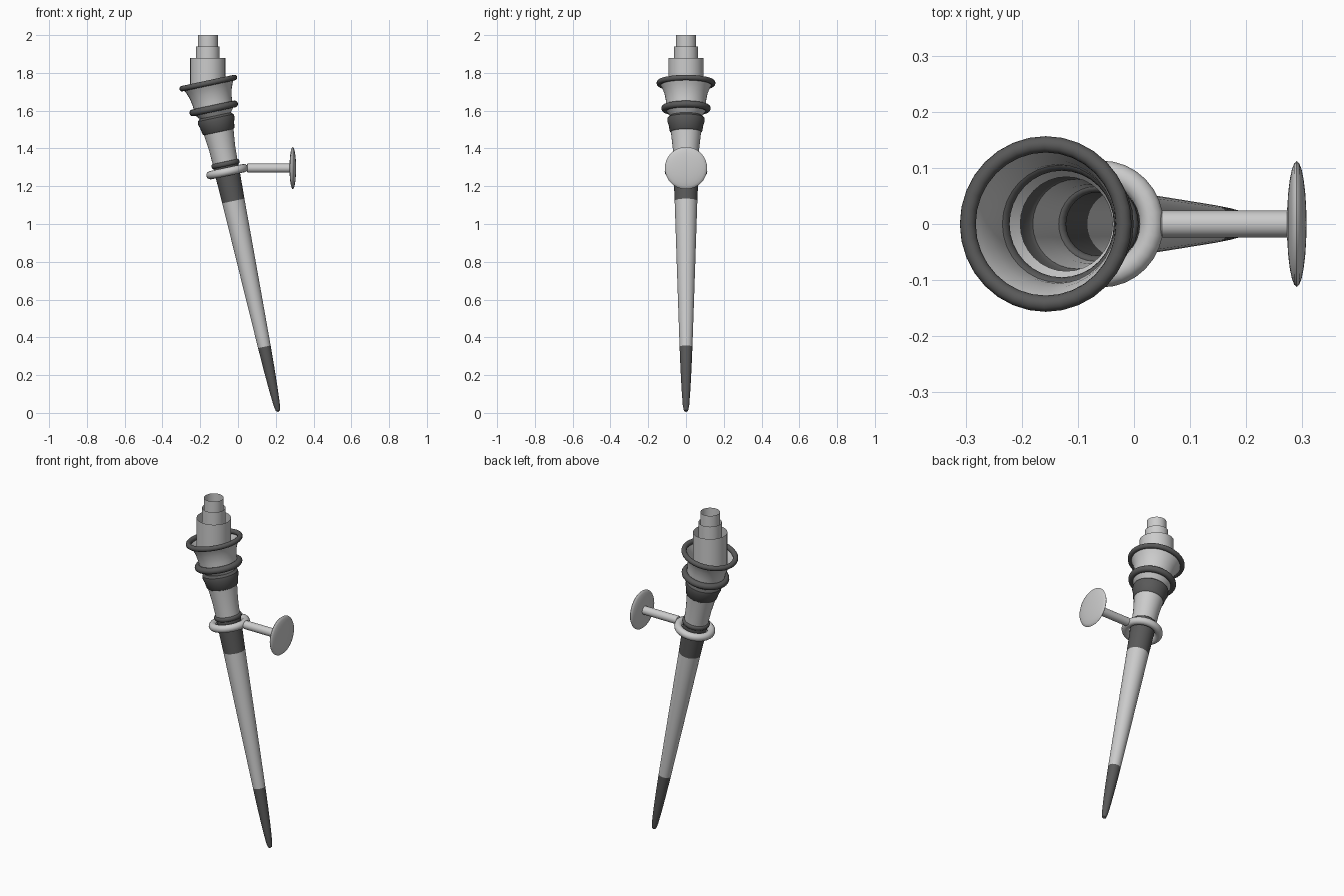
import bpy, bmesh, math
from mathutils import Matrix

if "Cube" in bpy.data.objects:
    bpy.data.objects.remove(bpy.data.objects["Cube"])

dark = bpy.data.materials.new("dark_grey")
dark.diffuse_color = (0.1, 0.1, 0.1, 1)
dark.use_nodes = True
dark.node_tree.nodes["Principled BSDF"].inputs["Base Color"].default_value = dark.diffuse_color

TILT = math.radians(-12)
AXIS = Matrix.Translation((0.213, 0, 0.004)) @ Matrix.Rotation(TILT, 4, 'Y')


def along(z):
    # distance along the tilted torch axis for a world height
    return (z - 0.004) / math.cos(TILT)


def lathe(name, profile, matrix, mat=None, closed=False, segs=32):
    # spin (radius, height) points around local z
    bm = bmesh.new()
    rows = []
    for r, h in profile:
        if r < 1e-6:
            rows.append([bm.verts.new((0, 0, h))] * segs)
        else:
            rows.append([bm.verts.new((r * math.cos(2 * math.pi * i / segs),
                                       r * math.sin(2 * math.pi * i / segs), h))
                         for i in range(segs)])
    pairs = list(zip(rows, rows[1:])) + ([(rows[-1], rows[0])] if closed else [])
    for a, b in pairs:
        for i in range(segs):
            j = (i + 1) % segs
            bm.faces.new(list(dict.fromkeys((a[i], a[j], b[j], b[i]))))
    if closed or profile[0][0] < 1e-6:
        bmesh.ops.recalc_face_normals(bm, faces=bm.faces[:])
    me = bpy.data.meshes.new(name)
    bm.to_mesh(me)
    bm.free()
    ob = bpy.data.objects.new(name, me)
    bpy.context.collection.objects.link(ob)
    ob.matrix_world = matrix
    if mat:
        me.materials.append(mat)
    bpy.ops.object.select_all(action='DESELECT')
    ob.select_set(True)
    bpy.context.view_layer.objects.active = ob
    bpy.ops.object.shade_smooth_by_angle(angle=math.radians(40))
    return ob


def torch_part(name, profile, mat=None):
    return lathe(name, [(r, along(z)) for r, z in profile], AXIS, mat)


def ring(name, z, radius, minor, mat=None, flat=1.0):
    pts = [(radius + minor * math.cos(a), along(z) + flat * minor * math.sin(a))
           for a in (2 * math.pi * k / 12 for k in range(12))]
    return lathe(name, pts, AXIS, mat, closed=True)


# handle, from the tip upward
torch_part("handle_tip", [(0, 0.004), (0.011, 0.012), (0.017, 0.04), (0.023, 0.12),
                          (0.029, 0.23), (0.034, 0.35)], dark)
torch_part("handle_shaft", [(0.034, 0.35), (0.047, 0.73), (0.060, 1.122)])
torch_part("handle_grip", [(0.060, 1.122), (0.068, 1.31)], dark)
ring("grip_collar", 1.318, 0.066, 0.010, dark, 1.3)

# flaring cup
torch_part("cup_stem", [(0.066, 1.315), (0.070, 1.40), (0.080, 1.487)])
torch_part("cup_band", [(0.080, 1.487), (0.086, 1.492), (0.092, 1.525), (0.099, 1.545),
                        (0.097, 1.562), (0.084, 1.573)], dark)
torch_part("cup_neck", [(0.084, 1.573), (0.094, 1.585), (0.108, 1.602)])
ring("cup_ring", 1.612, 0.113, 0.018, dark)
torch_part("cup_bowl", [(0.104, 1.612), (0.106, 1.65), (0.114, 1.69), (0.126, 1.72),
                        (0.140, 1.745)])
ring("cup_rim", 1.746, 0.142, 0.0145, dark)

# nested upright open tubes standing in the cup
for name, r, top in (("flame_outer", 0.093, 1.88), ("flame_middle", 0.063, 1.94),
                     ("flame_inner", 0.053, 2.0)):
    lathe(name, [(r, 1.67), (r, top)], Matrix.Translation((-0.16, 0, 0)))

# wall bracket: holding ring, arm and domed wall plate
ring("bracket_ring", 1.277, 0.091, 0.022)
SIDE = Matrix.Translation((0, 0, 1.296)) @ Matrix.Rotation(math.pi / 2, 4, 'Y')
lathe("bracket_arm", [(0, 0.042), (0.024, 0.05), (0.024, 0.285), (0, 0.285)], SIDE)
plate = [(0.112 * math.sin(math.pi * k / 12), 0.290 - 0.0175 * math.cos(math.pi * k / 12))
         for k in range(13)]
plate[0] = (0, plate[0][1])
plate[-1] = (0, plate[-1][1])
lathe("wall_plate", plate, SIDE)
